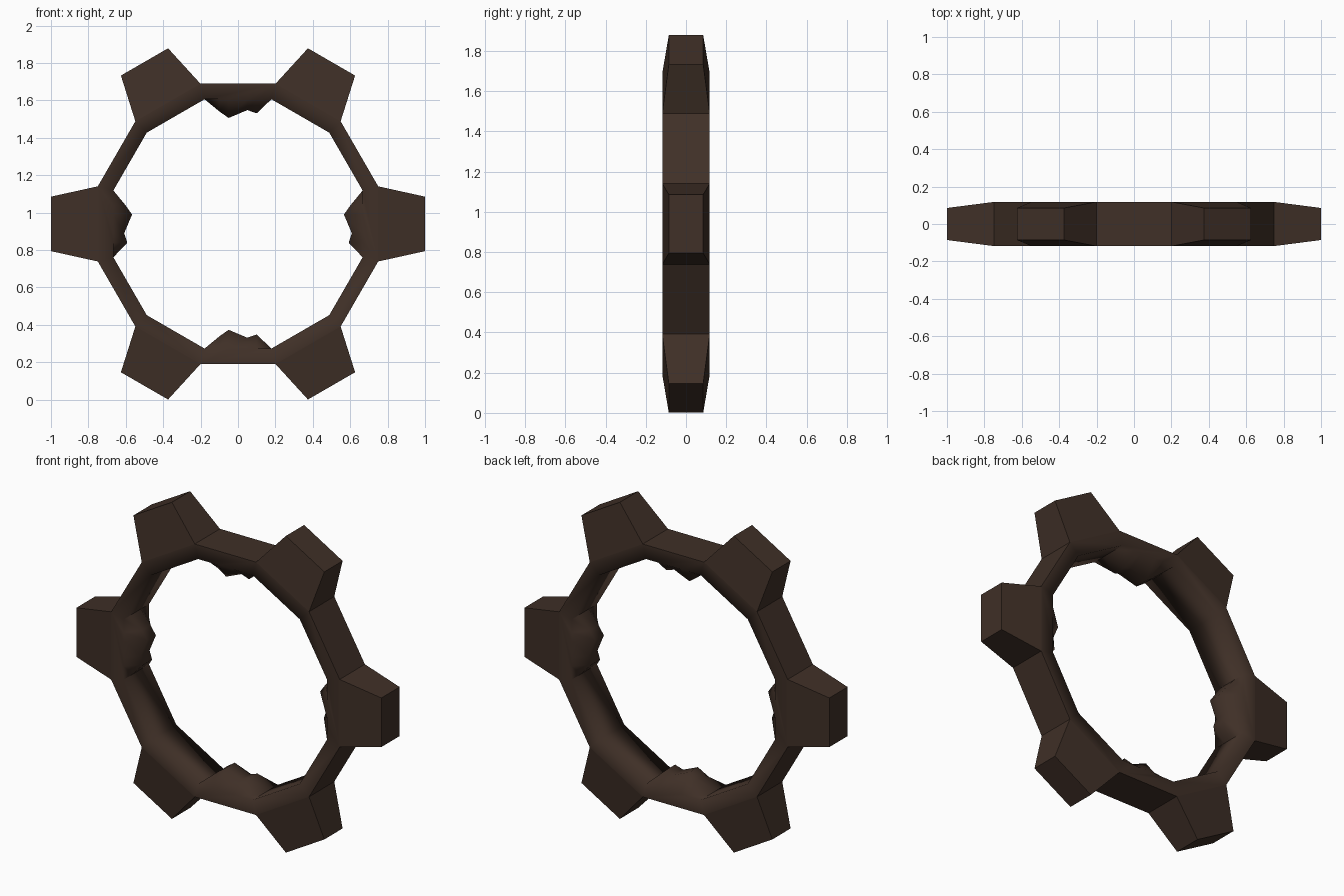
import bpy, bmesh, math
from mathutils import Vector

if "Cube" in bpy.data.objects:
    bpy.data.objects.remove(bpy.data.objects["Cube"])

CZ = 0.94                      # height of the ring centre
R_OUT, R_IN = 0.776, 0.69      # dodecagon corner radii
HALF = 0.118                   # half depth of the ring
RIDGE = 0.04                   # half depth of the jagged ridge
STEP = math.radians(30)

# jagged lump profile: (offset along the side, inward depth)
JAGGED = [(-0.10, 0.065), (-0.05, 0.10), (0.05, 0.058), (0.10, 0.075)]
LUMPS = {0: -1, 3: -1, 6: 1, 9: 1}   # side index: profile direction

bm = bmesh.new()


def vert(angle, radial, along, y):
    """Point on a ring side: distance out from centre and offset along the side."""
    c, s = math.cos(angle), math.sin(angle)
    return bm.verts.new((radial * c - along * s, y, CZ + radial * s + along * c))


def face(verts, smooth):
    f = bm.faces.new(verts)
    f.smooth = smooth
    return f


teeth = []
for k in range(12):
    a = k * STEP
    ro, wo = R_OUT * math.cos(STEP / 2), R_OUT * math.sin(STEP / 2)
    ri, wi = R_IN * math.cos(STEP / 2), R_IN * math.sin(STEP / 2)
    pts = [(-wi, 0), (wi, 0)]
    if k in LUMPS:
        d = LUMPS[k]
        pts = sorted([(-wi, 0), (wi, 0)] + [(d * u, h) for u, h in JAGGED])

    front = [vert(a, ri, u, -HALF) for u, h in pts]
    back = [vert(a, ri, u, HALF) for u, h in pts]
    of = [vert(a, ro, u, -HALF) for u in (-wo, wo)]
    ob = [vert(a, ro, u, HALF) for u in (-wo, wo)]

    # front and back faces, outer wall
    face(front + of[::-1], True)
    face(back[::-1] + ob, True)
    outer = face([of[0], of[1], ob[1], ob[0]], False)
    if k % 2 == 0:
        teeth.append((outer, a))

    # inner wall, with a jagged ridge on four sides
    rows = [front, back]
    if k in LUMPS:
        mid = [[vert(a, ri - h, u, y) for u, h in pts] for y in (-RIDGE, RIDGE)]
        rows = [front, mid[0], mid[1], back]
    for r0, r1 in zip(rows, rows[1:]):
        for i in range(len(pts) - 1):
            face([r0[i], r1[i], r1[i + 1], r0[i + 1]], True)

bmesh.ops.remove_doubles(bm, verts=bm.verts, dist=0.0005)

# six tapered teeth
for f, a in teeth:
    new = bmesh.ops.extrude_discrete_faces(bm, faces=[f])["faces"][0]
    out = Vector((math.cos(a), 0, math.sin(a)))
    c = new.calc_center_median()
    tip = out + Vector((0, 0, CZ))
    for v in new.verts:
        v.co = tip + (v.co - c) * 0.725

bmesh.ops.remove_doubles(bm, verts=bm.verts, dist=0.0005)
bmesh.ops.recalc_face_normals(bm, faces=bm.faces)

mesh = bpy.data.meshes.new("toothed_ring")
bm.to_mesh(mesh)
bm.free()
ring = bpy.data.objects.new("toothed_ring", mesh)
bpy.context.collection.objects.link(ring)

mat = bpy.data.materials.new("dark brown")
mat.diffuse_color = (0.050, 0.029, 0.020, 1)
mat.use_nodes = True
mat.node_tree.nodes["Principled BSDF"].inputs["Base Color"].default_value = mat.diffuse_color
mesh.materials.append(mat)
